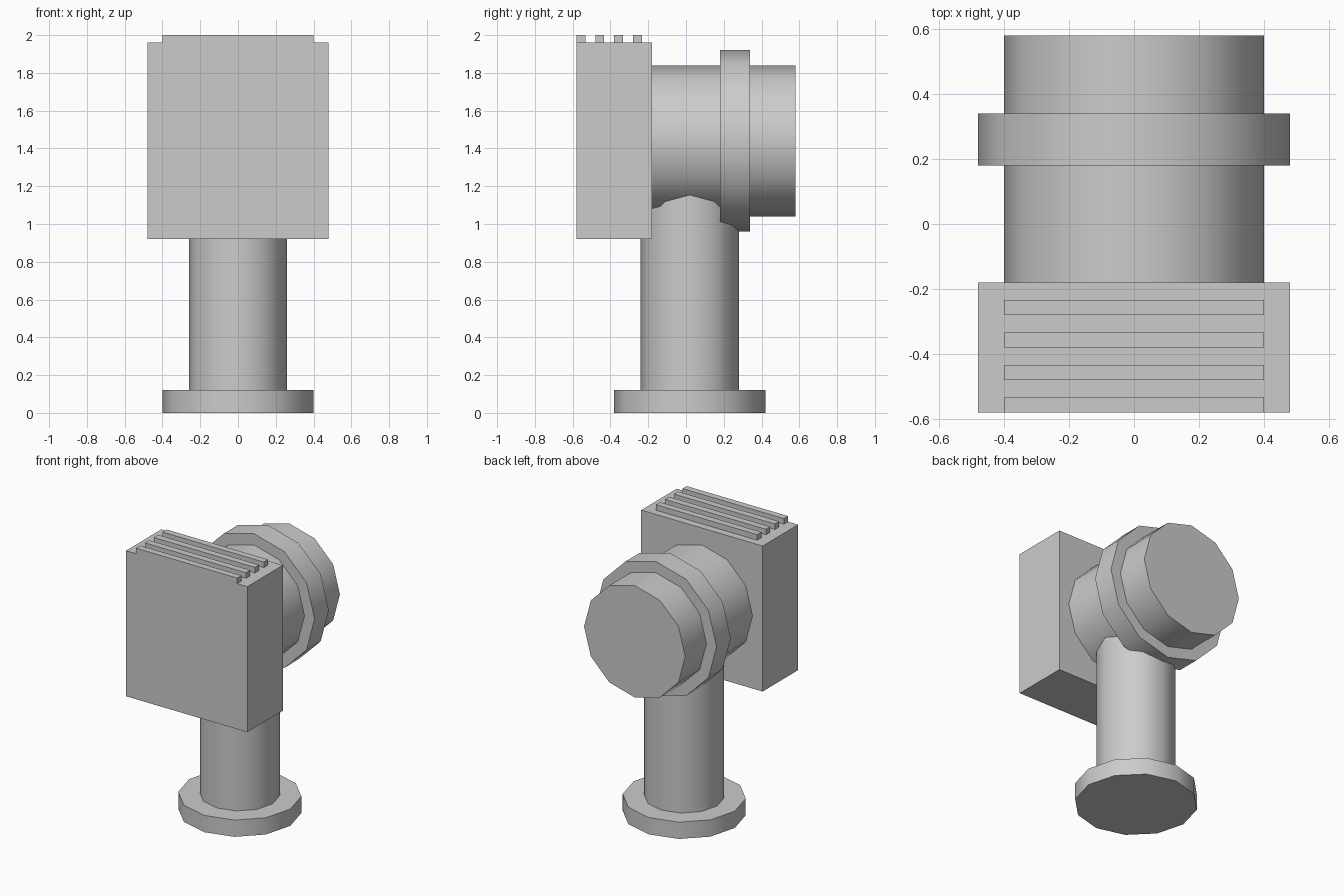
import bpy
from math import radians

cube = bpy.data.objects.get("Cube")
if cube:
    bpy.data.objects.remove(cube, do_unlink=True)

GREY = (0.6, 0.6, 0.6, 1)
grey = bpy.data.materials.new("plain grey")
grey.use_nodes = True
grey.diffuse_color = GREY
grey.node_tree.nodes["Principled BSDF"].inputs["Base Color"].default_value = GREY

SIDES = 12
AXIS_Z = 1.44   # height of the drum axis
POST_Y = 0.02   # post and foot sit slightly behind centre


def finish(name):
    ob = bpy.context.object
    ob.name = ob.data.name = name
    ob.data.materials.append(grey)
    return ob


def cylinder(name, radius, start, end, lying=False):
    """Twelve-sided cylinder, upright or lying along y, from start to end."""
    mid = (start + end) / 2
    bpy.ops.mesh.primitive_cylinder_add(
        vertices=SIDES, radius=radius, depth=end - start,
        location=(0, mid, AXIS_Z) if lying else (0, POST_Y, mid),
        rotation=(radians(90) if lying else 0, 0, 0))
    finish(name)
    bpy.ops.object.transform_apply(location=False, rotation=True, scale=True)
    bpy.ops.object.shade_smooth_by_angle(angle=radians(32))


def box(name, width, y, z):
    bpy.ops.mesh.primitive_cube_add(
        size=1, location=(0, sum(y) / 2, sum(z) / 2))
    ob = finish(name)
    ob.scale = (width, y[1] - y[0], z[1] - z[0])
    bpy.ops.object.transform_apply(location=False, rotation=False, scale=True)


# Foot and post
cylinder("foot", 0.4, 0, 0.12)
cylinder("post", 0.26, 0.12, 1.2)

# Drum with its raised collar
cylinder("drum", 0.4, -0.18, 0.58, lying=True)
cylinder("collar", 0.48, 0.18, 0.34, lying=True)

# Front housing with cooling fins on top
box("housing", 0.96, (-0.58, -0.18), (0.92, 1.96))
for i in range(4):
    y = -0.58 + 0.1 * i
    box(f"fin_{i + 1}", 0.8, (y, y + 0.047), (1.96, 2.0))
